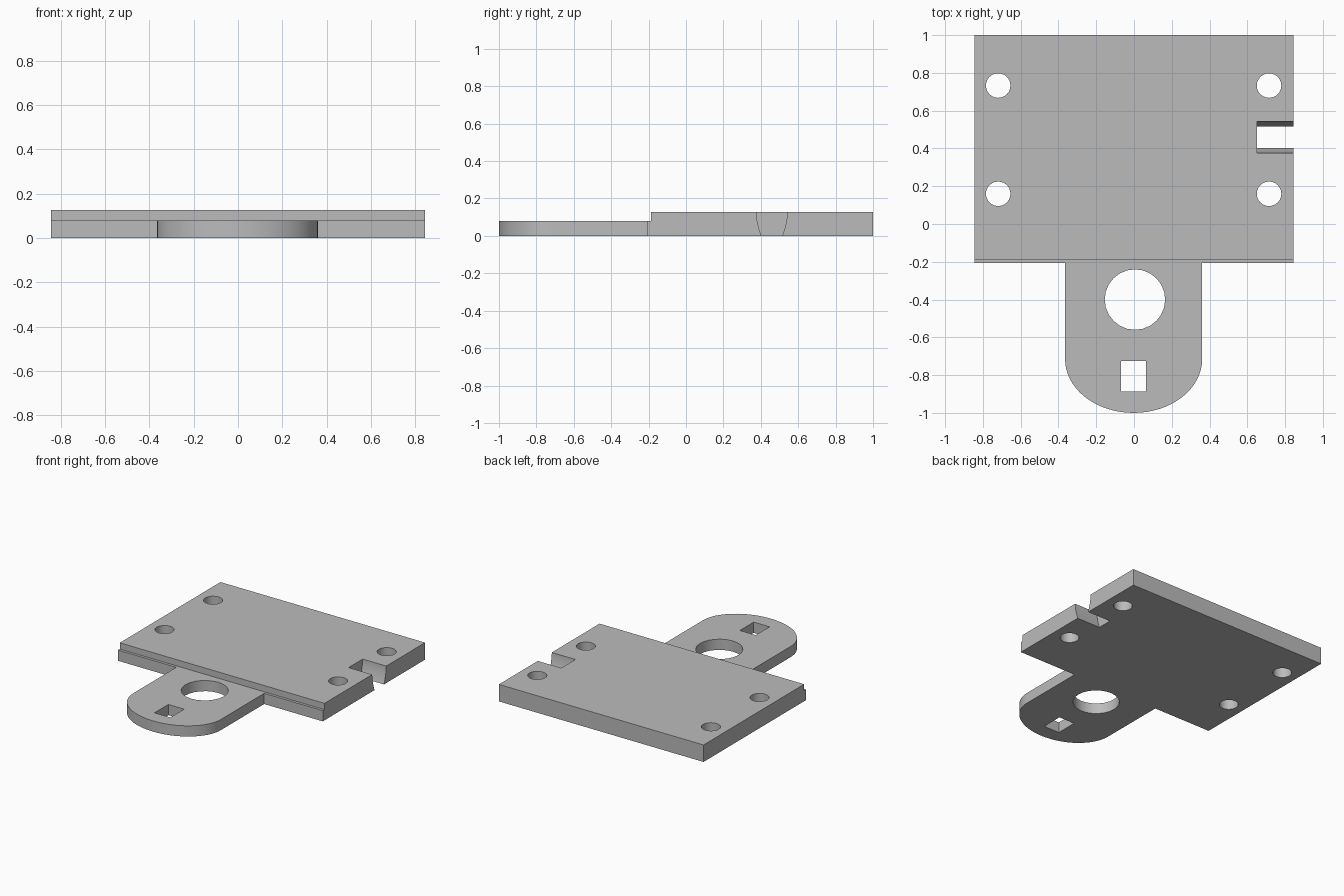
import bpy, bmesh
from math import sin, cos, pi, radians
from mathutils import Vector

cube = bpy.data.objects.get("Cube")
if cube:
    bpy.data.objects.remove(cube, do_unlink=True)

grey = bpy.data.materials.new("plain grey")
grey.use_nodes = True
COLOUR = (0.5, 0.5, 0.5, 1)
grey.diffuse_color = COLOUR
grey.node_tree.nodes["Principled BSDF"].inputs["Base Color"].default_value = COLOUR

HALF_W, STEP_Z, TOP_Z = 0.845, 0.08, 0.127
FRONT, LIP = -0.207, -0.187


def prism(name, points, offset):
    """Extrude a closed 3D outline along a vector."""
    bm = bmesh.new()
    face = bm.faces.new([bm.verts.new(p) for p in points])
    extruded = bmesh.ops.extrude_face_region(bm, geom=[face])["geom"]
    verts = [v for v in extruded if isinstance(v, bmesh.types.BMVert)]
    bmesh.ops.translate(bm, vec=Vector(offset), verts=verts)
    bmesh.ops.recalc_face_normals(bm, faces=bm.faces)
    mesh = bpy.data.meshes.new(name)
    bm.to_mesh(mesh)
    bm.free()
    mesh.materials.append(grey)
    obj = bpy.data.objects.new(name, mesh)
    bpy.context.collection.objects.link(obj)
    return obj


def side_profile(name, yz, x0, x1):
    return prism(name, [(x0, y, z) for y, z in yz], (x1 - x0, 0, 0))


def cutter(name, xy):
    return prism(name, [(x, y, -0.1) for x, y in xy], (0, 0, 0.4))


def circle(cx, cy, r, n):
    return [(cx + r * cos(2 * pi * i / n), cy + r * sin(2 * pi * i / n)) for i in range(n)]


def combine(target, other, operation):
    """Boolean the other solid into the target, then discard it."""
    other.hide_render = True
    mod = target.modifiers.new(other.name, "BOOLEAN")
    mod.operation, mod.object, mod.solver = operation, other, "EXACT"
    bpy.context.view_layer.objects.active = target
    bpy.ops.object.modifier_apply(modifier=mod.name)
    bpy.data.objects.remove(other, do_unlink=True)


# Main board with a low ledge along its front edge
plate = side_profile("mounting_plate", [
    (FRONT, 0), (1, 0), (1, TOP_Z), (LIP, TOP_Z), (LIP, STEP_Z), (FRONT, STEP_Z)],
    -HALF_W, HALF_W)

# Front tongue with a half-oval end
TAB_X, TAB_W, END_Y = -0.002, 0.363, -0.715
arc = [(TAB_X + TAB_W * cos(pi + pi * i / 32), END_Y + (1 + END_Y) * sin(pi + pi * i / 32))
       for i in range(33)]
outline = arc + [(TAB_X + TAB_W, LIP - 0.01), (TAB_X - TAB_W, LIP - 0.01)]
combine(plate, prism("tongue", [(x, y, 0) for x, y in outline], (0, 0, STEP_Z)), "UNION")

# Screw holes, large round hole and rectangular slot
for x in (-0.719, 0.715):
    for y in (0.16, 0.733):
        combine(plate, cutter("screw_hole", circle(x, y, 0.065, 24)), "DIFFERENCE")
combine(plate, cutter("round_hole", circle(0.005, -0.4, 0.16, 24)), "DIFFERENCE")
combine(plate, cutter("slot", [(-0.068, -0.888), (0.063, -0.888),
                               (0.063, -0.725), (-0.068, -0.725)]), "DIFFERENCE")

# Side notch whose curved walls narrow towards the bottom
levels = [-0.02 + 0.16 * i / 10 for i in range(11)]
walls = [(0.083 - 0.027 * max(0, 1 - z / TOP_Z) ** 1.7, z) for z in levels]
notch = [(0.459 + w, z) for w, z in walls] + [(0.459 - w, z) for w, z in reversed(walls)]
combine(plate, side_profile("side_notch", notch, 0.65, 1), "DIFFERENCE")

# Smooth curved walls, sharp corners
bpy.ops.object.select_all(action="DESELECT")
plate.select_set(True)
bpy.context.view_layer.objects.active = plate
bpy.ops.object.shade_smooth_by_angle(angle=radians(30))
